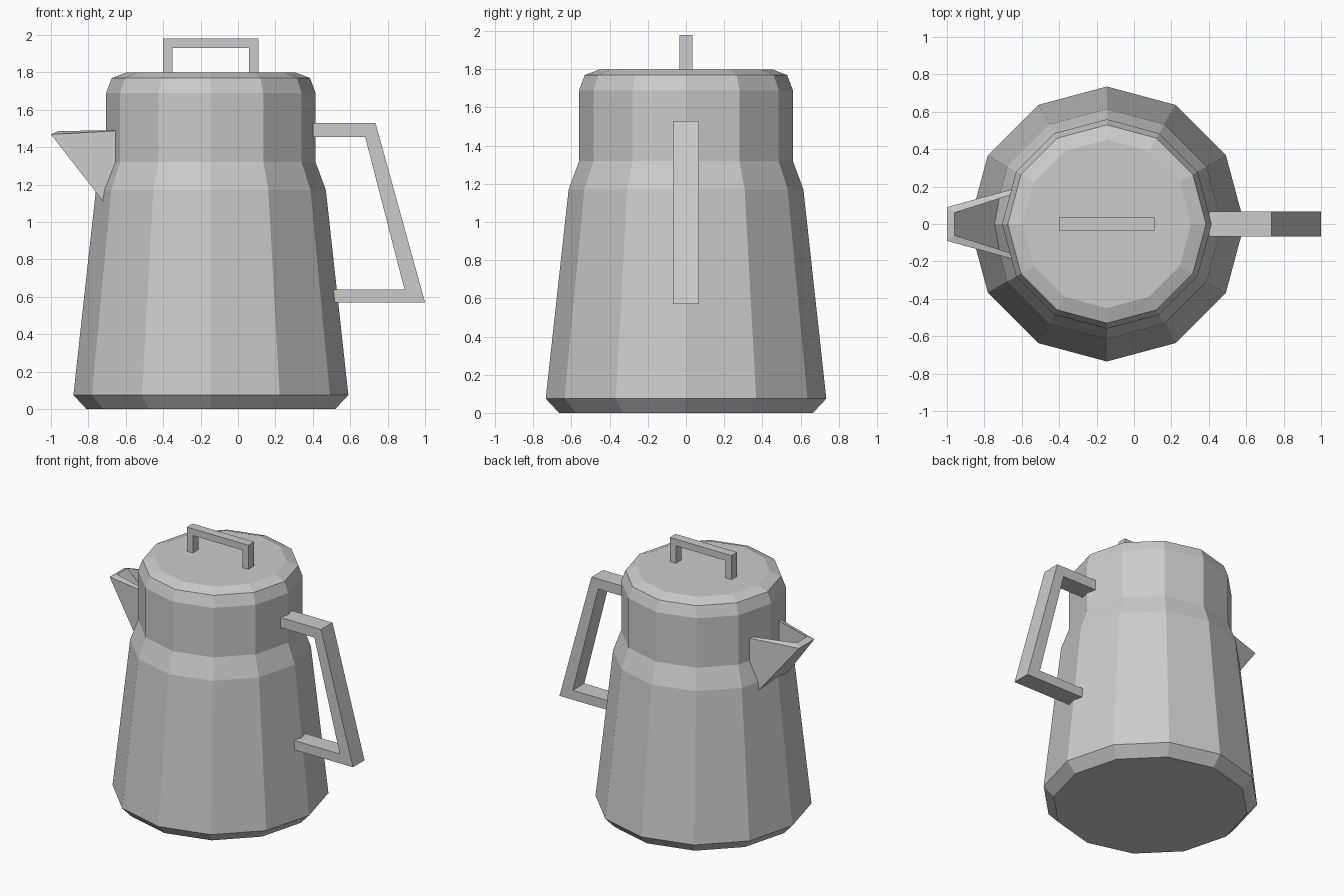
import bpy, bmesh
from math import sin, cos, pi

cube = bpy.data.objects.get("Cube")
if cube:
    bpy.data.objects.remove(cube, do_unlink=True)

grey = bpy.data.materials.new("light_grey_metal")
grey.use_nodes = True
colour = (0.6, 0.6, 0.6, 1)
grey.diffuse_color = colour
grey.node_tree.nodes["Principled BSDF"].inputs["Base Color"].default_value = colour

AXIS_X = -0.145  # centre line of the pot


def finish(name, bm):
    bmesh.ops.recalc_face_normals(bm, faces=bm.faces)
    mesh = bpy.data.meshes.new(name)
    bm.to_mesh(mesh)
    bm.free()
    mesh.materials.append(grey)
    obj = bpy.data.objects.new(name, mesh)
    bpy.context.collection.objects.link(obj)
    return obj


def lathe(name, profile, sides):
    """Closed, flat-sided turned solid from (radius, z) points."""
    bm = bmesh.new()
    rings = [[bm.verts.new((AXIS_X + r * cos(2 * pi * i / sides),
                            r * sin(2 * pi * i / sides), z)) for i in range(sides)]
             for r, z in profile]
    for low, high in zip(rings, rings[1:]):
        for i in range(sides):
            j = (i + 1) % sides
            bm.faces.new((low[i], low[j], high[j], high[i]))
    bm.faces.new(rings[0])
    bm.faces.new(rings[-1])
    return finish(name, bm)


def flat_loop(name, outer, inner, half_width):
    """Bracket between matching outer and inner (x, z) paths, thick along y."""
    bm = bmesh.new()
    sections = [[bm.verts.new((x, y, z)) for (x, z), y in
                 ((o, -half_width), (o, half_width), (i, half_width), (i, -half_width))]
                for o, i in zip(outer, inner)]
    for a, b in zip(sections, sections[1:]):
        for k in range(4):
            m = (k + 1) % 4
            bm.faces.new((a[k], a[m], b[m], b[k]))
    bm.faces.new(sections[0])
    bm.faces.new(sections[-1])
    return finish(name, bm)


# Tapered body with bevelled foot, shoulder and lid rim
lathe("body", [(0.665, 0), (0.735, 0.075), (0.615, 1.17), (0.56, 1.32),
               (0.56, 1.69), (0.53, 1.77), (0.45, 1.8)], 12)

# Side handle
flat_loop("handle",
          [(0.4, 1.53), (0.735, 1.53), (1.0, 0.57), (0.51, 0.57)],
          [(0.4, 1.455), (0.68, 1.455), (0.89, 0.64), (0.51, 0.64)], 0.068)

# Lid grip
flat_loop("lid_grip",
          [(-0.4, 1.79), (-0.4, 1.98), (0.11, 1.98), (0.11, 1.79)],
          [(-0.35, 1.79), (-0.35, 1.93), (0.06, 1.93), (0.06, 1.79)], 0.034)

# Open wedge spout: tip, back and keel corners, outer skin then inner skin
bm = bmesh.new()
outer = [(-1.0, 0.09, 1.468), (-0.63, 0.192, 1.49), (-0.66, 0.184, 1.033)]
inner = [(-0.96, 0.06, 1.487), (-0.63, 0.165, 1.49), (-0.66, 0.155, 1.1)]
skins = {}
for side in (-1, 1):
    for skin, points in (("out", outer), ("in", inner)):
        skins[skin, side] = [bm.verts.new((x, side * y, z)) for x, y, z in points]
    out, inn = skins["out", side], skins["in", side]
    bm.faces.new(out)
    bm.faces.new(inn)
    bm.faces.new((out[0], out[1], inn[1], inn[0]))
    bm.faces.new((out[1], out[2], inn[2], inn[1]))
for skin in ("out", "in"):
    a, b = skins[skin, -1], skins[skin, 1]
    bm.faces.new((a[0], b[0], b[2], a[2]))
for k in (0, 2):
    bm.faces.new((skins["out", -1][k], skins["out", 1][k],
                  skins["in", 1][k], skins["in", -1][k]))
finish("spout", bm)
